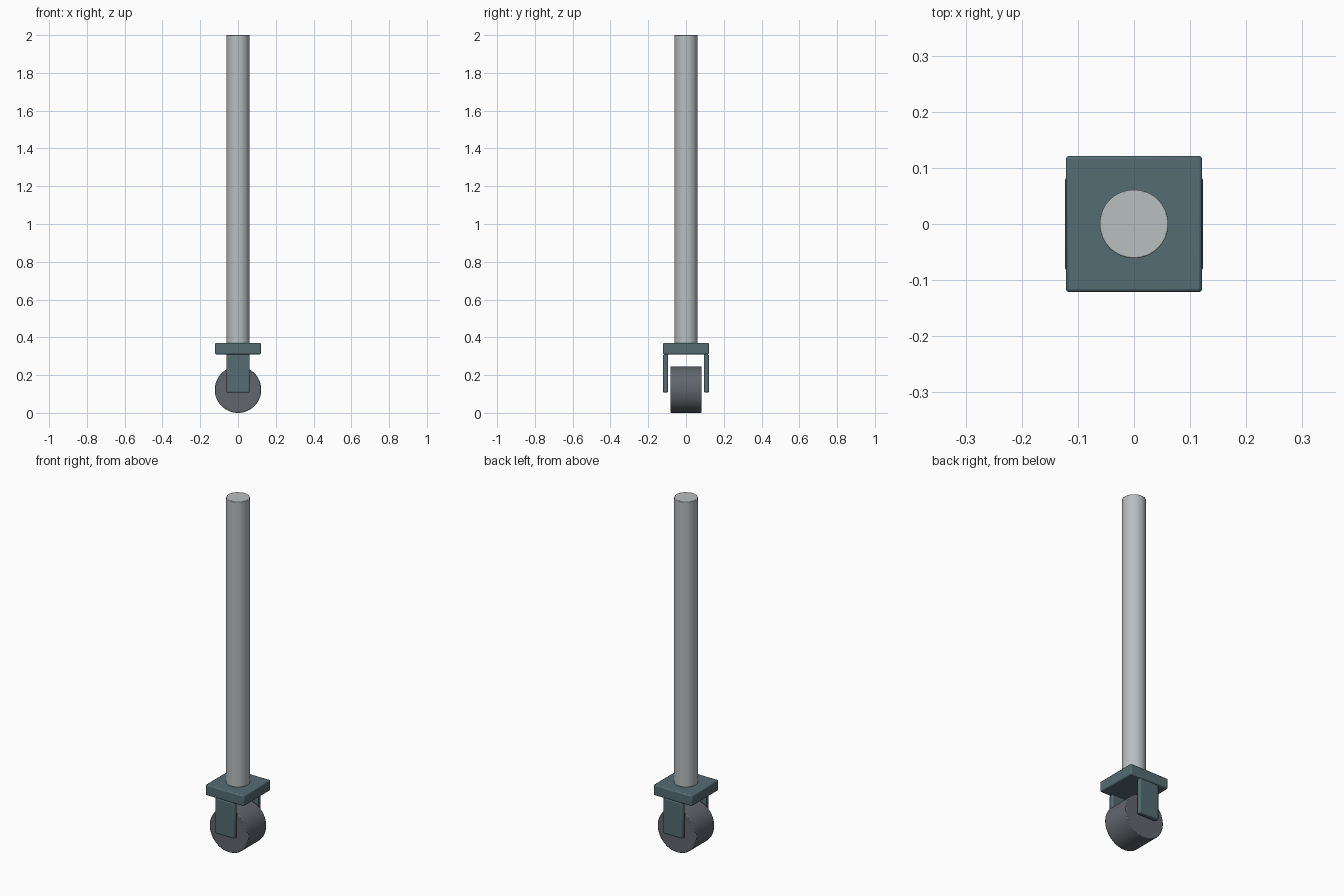
import bpy, math

if "Cube" in bpy.data.objects:
    bpy.data.objects.remove(bpy.data.objects["Cube"])


def finish(obj, name, color, bevel):
    obj.name = name
    mat = bpy.data.materials.get(color[0]) or bpy.data.materials.new(color[0])
    mat.diffuse_color = color[1]
    mat.use_nodes = True
    mat.node_tree.nodes["Principled BSDF"].inputs["Base Color"].default_value = mat.diffuse_color
    obj.data.materials.append(mat)
    mod = obj.modifiers.new("edge_bevel", 'BEVEL')
    mod.width = bevel
    mod.segments = 2
    mod.limit_method = 'ANGLE'
    mod.angle_limit = math.radians(40)
    bpy.ops.object.shade_smooth_by_angle(angle=math.radians(30))
    return obj


def box(name, center, size, color, bevel):
    bpy.ops.mesh.primitive_cube_add(size=1, location=center)
    obj = bpy.context.object
    obj.scale = size
    bpy.ops.object.transform_apply(location=False, rotation=False, scale=True)
    return finish(obj, name, color, bevel)


def cylinder(name, center, radius, depth, color, bevel, rot=(0, 0, 0)):
    bpy.ops.mesh.primitive_cylinder_add(vertices=64, radius=radius, depth=depth,
                                        location=center, rotation=rot)
    return finish(bpy.context.object, name, color, bevel)


STEEL = ("steel", (0.48, 0.52, 0.53, 1))
BRACKET = ("bracket_paint", (0.09, 0.15, 0.17, 1))
RUBBER = ("rubber", (0.12, 0.13, 0.15, 1))

# Pole
cylinder("pole", (0, 0, 1.185), 0.061, 1.63, STEEL, 0.002)

# Mounting plate
box("mounting_plate", (0, 0, 0.34), (0.243, 0.243, 0.06), BRACKET, 0.006)

# Fork arms on both sides of the wheel
for side, y in (("front", -0.108), ("back", 0.108)):
    box(side + "_fork_arm", (0, y, 0.209), (0.122, 0.026, 0.202), BRACKET, 0.005)

# Wheel
cylinder("wheel", (0, 0, 0.123), 0.123, 0.164, RUBBER, 0.004, (math.pi / 2, 0, 0))
